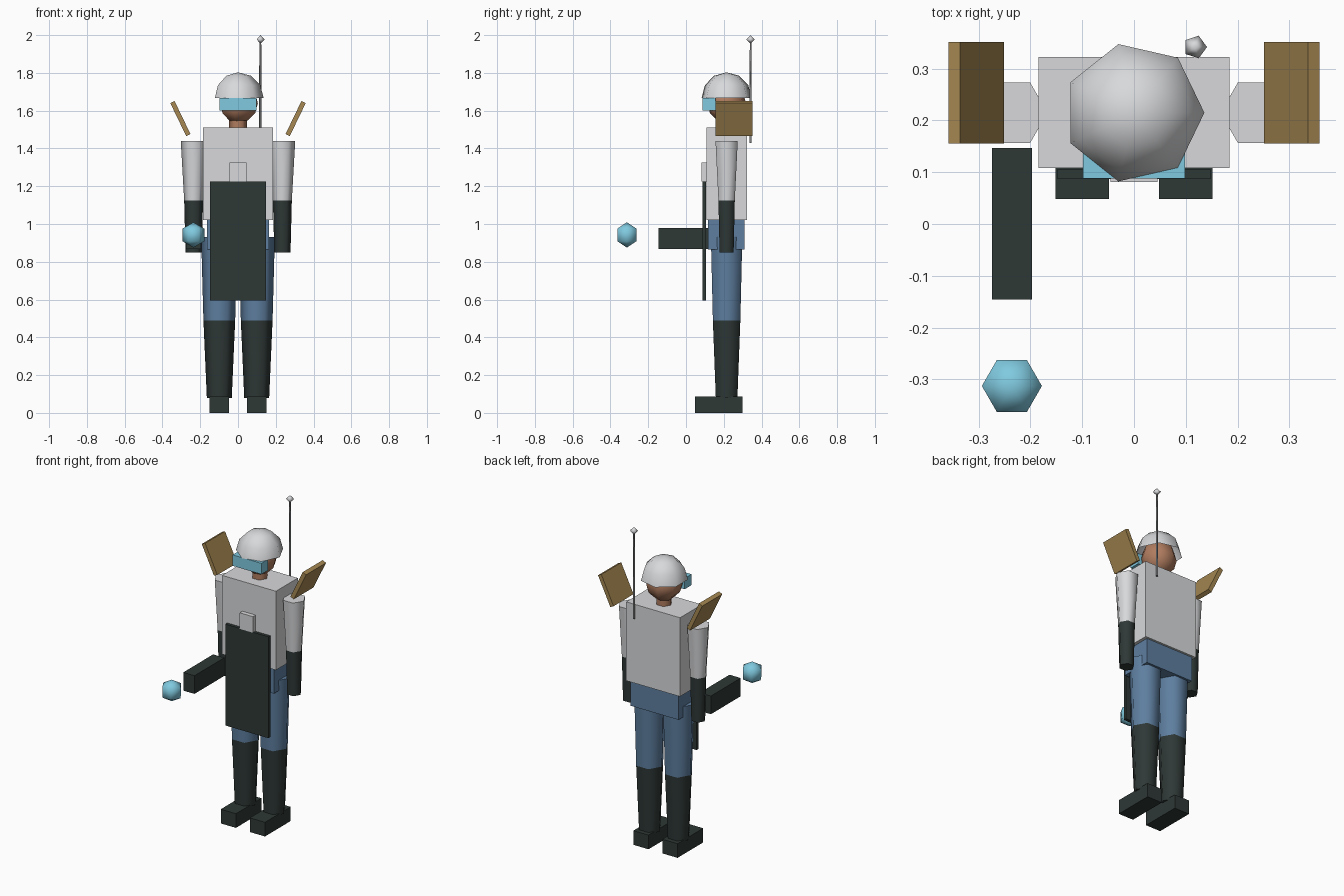
import bpy, bmesh, math
from mathutils import Matrix, Vector

if "Cube" in bpy.data.objects:
    bpy.data.objects.remove(bpy.data.objects["Cube"])

BODY_Y = 0.215  # depth of the figure's centre line


def material(name, *rgb):
    """Flat material from 0-255 display values, stored as linear."""
    lin = [((c / 255 + 0.055) / 1.055) ** 2.4 for c in rgb] + [1]
    m = bpy.data.materials.new(name)
    m.use_nodes = True
    m.diffuse_color = lin
    m.node_tree.nodes["Principled BSDF"].inputs["Base Color"].default_value = lin
    return m


LIGHT = material("light_grey", 216, 217, 219)
DARK = material("charcoal", 46, 56, 54)
BLUE = material("denim_blue", 94, 127, 160)
SKIN = material("skin", 176, 124, 95)
CYAN = material("pale_cyan", 128, 202, 224)
TAN = material("tan", 166, 136, 82)
STEEL = material("steel_grey", 130, 131, 133)


def finish(name, bm, mat, loc):
    bmesh.ops.recalc_face_normals(bm, faces=bm.faces)
    mesh = bpy.data.meshes.new(name)
    bm.to_mesh(mesh)
    bm.free()
    mesh.materials.append(mat)
    ob = bpy.data.objects.new(name, mesh)
    ob.location = loc
    bpy.context.collection.objects.link(ob)
    return ob


def box(name, mat, lo, hi, tilt=0):
    """Box between two corners, optionally tilted about y."""
    lo, hi = Vector(lo), Vector(hi)
    bm = bmesh.new()
    bmesh.ops.create_cube(bm, size=1, matrix=Matrix.Diagonal((*(hi - lo), 1)))
    ob = finish(name, bm, mat, (lo + hi) / 2)
    ob.rotation_euler.y = tilt
    return ob


def lathe(name, mat, profile, sides, loc, caps=False):
    """Smooth surface turned from (radius, z) pairs; one corner lies on +x."""
    bm = bmesh.new()
    rings = []
    for r, z in profile:
        n = sides if r > 1e-5 else 1
        rings.append([bm.verts.new((r * math.cos(math.tau * i / sides),
                                    r * math.sin(math.tau * i / sides), z))
                      for i in range(n)])
    for a, b in zip(rings, rings[1:]):
        for i in range(sides):
            j = (i + 1) % sides
            corners = [a[i % len(a)], a[j % len(a)], b[j % len(b)], b[i % len(b)]]
            bm.faces.new(list(dict.fromkeys(corners))).smooth = True
    if caps:
        bm.faces.new(rings[0])
        bm.faces.new(rings[-1])
    return finish(name, bm, mat, loc)


def limb(name, mat, x, y, z0, r0, z1, r1, sides=6):
    return lathe(name, mat, [(r0, z0), (r1, z1)], sides, (x, y, 0), caps=True)


def ball(name, mat, r, sides, rows, loc, start=0):
    """Sphere with few rows; start is the first row kept, counted from below."""
    arc = [math.pi * (i / rows - 0.5) for i in range(start, rows + 1)]
    profile = [(r * math.cos(a), r * math.sin(a)) for a in arc]
    return lathe(name, mat, profile, sides, loc)


# Legs, boots, arms and shoulder plates, on both sides
for side, s in (("left", 1), ("right", -1)):
    leg, arm = s * 0.099, s * 0.235
    box(side + "_boot", DARK, (s * 0.1 - 0.052, 0.048, 0), (s * 0.1 + 0.052, 0.3, 0.088))
    limb(side + "_lower_leg", DARK, leg, BODY_Y, 0.08, 0.066, 0.49, 0.084)
    limb(side + "_upper_leg", BLUE, leg, BODY_Y, 0.49, 0.084, 0.93, 0.096)
    limb(side + "_forearm", DARK, arm, BODY_Y, 0.85, 0.043, 1.125, 0.05)
    limb(side + "_upper_arm", LIGHT, arm, BODY_Y, 1.125, 0.05, 1.44, 0.068)
    px = s * 0.305
    box(side + "_shoulder_plate", TAN, (px - 0.0125, 0.156, 1.461),
        (px + 0.0125, 0.352, 1.655), tilt=s * 0.45)

# Trunk
box("pelvis", BLUE, (-0.165, 0.117, 0.865), (0.165, 0.31, 1.02))
box("torso", LIGHT, (-0.185, 0.108, 1.02), (0.185, 0.323, 1.51))
box("apron", DARK, (-0.148, 0.087, 0.595), (0.148, 0.106, 1.225))
box("apron_tab", LIGHT, (-0.045, 0.081, 1.225), (0.045, 0.11, 1.325))

# Head with helmet and visor
limb("neck", SKIN, 0, BODY_Y, 1.5, 0.047, 1.58, 0.047)
ball("head", SKIN, 0.105, 7, 6, (0, BODY_Y, 1.64))
ball("helmet", LIGHT, 0.136, 7, 6, (0, BODY_Y, 1.667), start=3)
box("visor", CYAN, (-0.099, 0.088, 1.6), (0.099, 0.155, 1.668))

# Antenna on the back
limb("antenna_pole", STEEL, 0.118, 0.342, 1.43, 0.007, 1.975, 0.005)
ball("antenna_tip", LIGHT, 0.023, 5, 2, (0.118, 0.342, 1.977))

# Hand-held emitter and its floating orb
box("emitter", DARK, (-0.274, -0.146, 0.867), (-0.197, 0.147, 0.98))
ball("orb", CYAN, 0.067, 6, 3, (-0.236, -0.313, 0.942))
